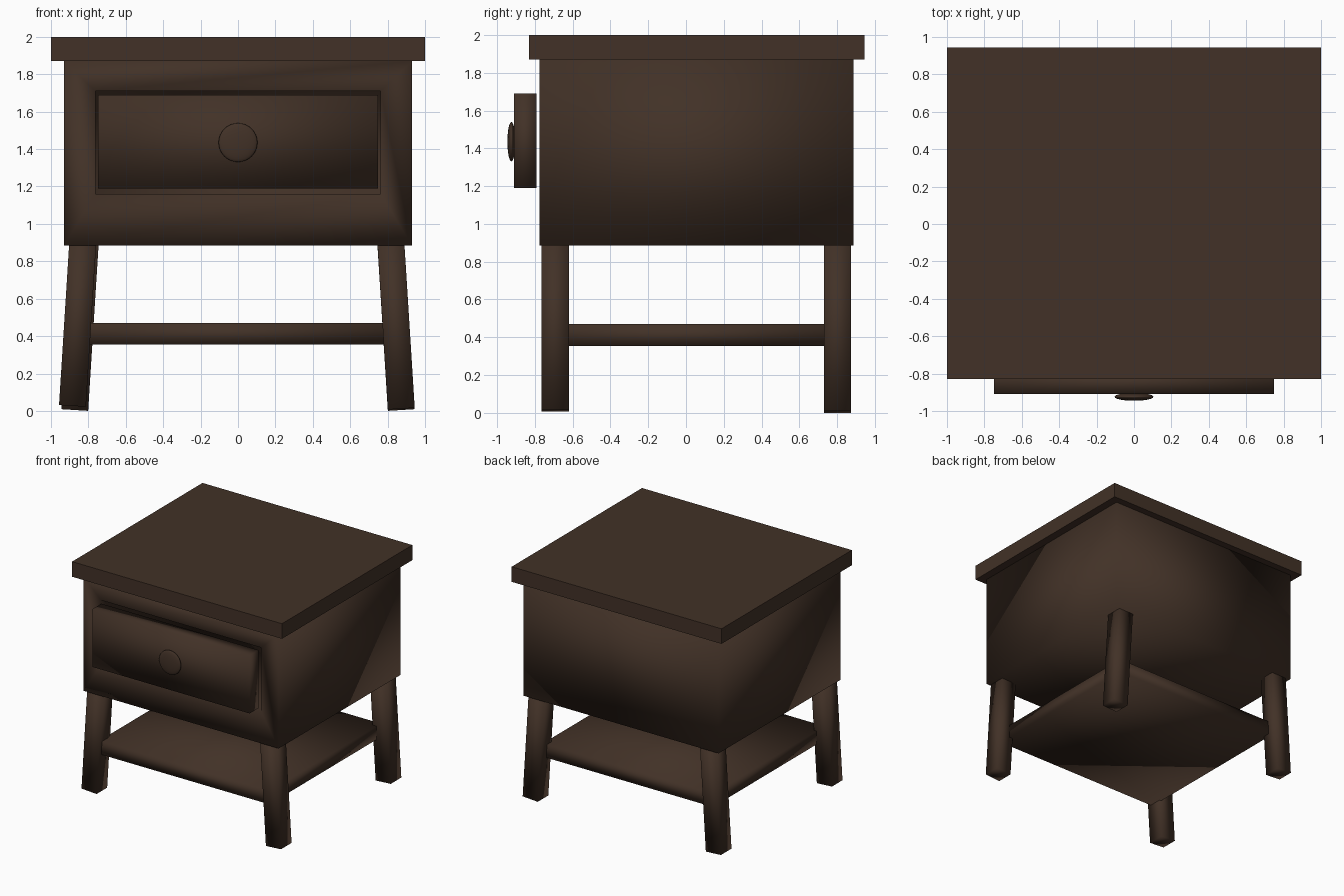
import bpy
import bmesh
from math import radians
from mathutils import Matrix, Vector

cube = bpy.data.objects.get("Cube")
if cube:
    bpy.data.objects.remove(cube, do_unlink=True)

wood = bpy.data.materials.new("dark_brown_wood")
wood.use_nodes = True
wood.diffuse_color = (0.054, 0.031, 0.020, 1)
wood.node_tree.nodes["Principled BSDF"].inputs["Base Color"].default_value = wood.diffuse_color


def finish(name, bm, smooth=True):
    mesh = bpy.data.meshes.new(name)
    for face in bm.faces:
        face.smooth = smooth
    bm.to_mesh(mesh)
    bm.free()
    mesh.materials.append(wood)
    obj = bpy.data.objects.new(name, mesh)
    bpy.context.collection.objects.link(obj)
    return obj


def box(low, high):
    """A bmesh box between two opposite corners."""
    low, high = Vector(low), Vector(high)
    bm = bmesh.new()
    size = Matrix.Diagonal(high - low).to_4x4()
    bmesh.ops.create_cube(bm, size=1, matrix=Matrix.Translation((low + high) / 2) @ size)
    return bm


# Table top
finish("table_top", box((-1, -0.83, 1.87), (1, 0.945, 2)), smooth=False)

# Cabinet with a drawer opening sunk into its front face
bm = box((-0.93, -0.775, 0.885), (0.93, 0.885, 1.87))
bm.normal_update()
front = min(bm.faces, key=lambda f: f.calc_center_median().y)
middle = front.calc_center_median()
bmesh.ops.inset_region(bm, faces=[front], thickness=0.1)


def fit_opening(face, y):
    for v in face.verts:
        v.co = (0.763 if v.co.x > 0 else -0.763, y, 1.71 if v.co.z > middle.z else 1.16)


fit_opening(front, -0.775)
bmesh.ops.inset_region(bm, faces=[front], thickness=0.01)
fit_opening(front, -0.68)
finish("cabinet", bm)

# Drawer front and round knob
finish("drawer_front", box((-0.748, -0.91, 1.19), (0.748, -0.79, 1.69)))
bm = bmesh.new()
knob_shape = Matrix.Translation((0, -0.924, 1.435)) @ Matrix.Diagonal((0.104, 0.021, 0.104, 1))
bmesh.ops.create_uvsphere(bm, u_segments=32, v_segments=16, radius=1, matrix=knob_shape)
finish("drawer_knob", bm)

# Splayed square legs
for side, sx in (("left", 1), ("right", -1)):
    for end, y, foot in (("front", -0.692, 0.012), ("back", 0.802, 0.005)):
        lift, shift = foot, 0.0
        if (side, end) == ("right", "front"):
            lift, shift = 0.027, 0.012
        bm = box((-0.072, -0.072, 0), (0.072, 0.072, 0.92))
        place = Matrix.Translation((sx * (0.873 + shift), y, lift)) @ Matrix.Rotation(
            radians(-3.6 * sx), 4, "Y")
        bmesh.ops.transform(bm, matrix=place, verts=bm.verts)
        finish(f"{end}_{side}_leg", bm)

# Lower shelf
finish("lower_shelf", box((-0.81, -0.73, 0.355), (0.81, 0.79, 0.47)))
